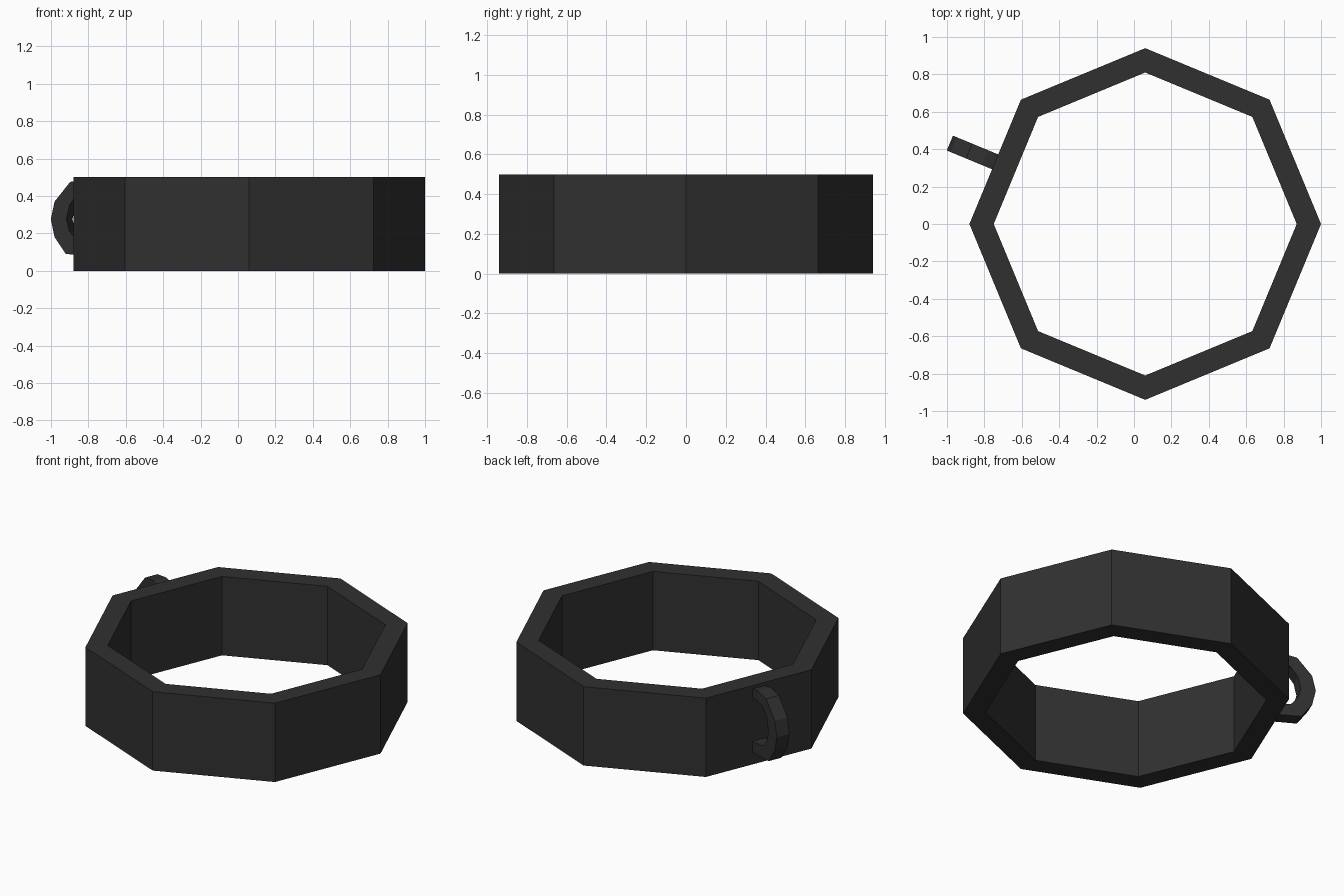
import bpy, bmesh, math
from mathutils import Vector

if "Cube" in bpy.data.objects:
    bpy.data.objects.remove(bpy.data.objects["Cube"])

SIDES, CX, R_OUT, R_IN, HEIGHT = 8, 0.06, 0.94, 0.81, 0.5

charcoal = bpy.data.materials.new("charcoal")
charcoal.diffuse_color = (0.03, 0.03, 0.03, 1)
charcoal.use_nodes = True
charcoal.node_tree.nodes["Principled BSDF"].inputs["Base Color"].default_value = charcoal.diffuse_color


def finish(bm, name):
    bmesh.ops.recalc_face_normals(bm, faces=bm.faces)
    mesh = bpy.data.meshes.new(name)
    bm.to_mesh(mesh)
    bm.free()
    mesh.materials.append(charcoal)
    obj = bpy.data.objects.new(name, mesh)
    bpy.context.collection.objects.link(obj)


# Open eight-sided wall: a rectangular section carried round the ring
bm = bmesh.new()
section = [(R_OUT, 0), (R_OUT, HEIGHT), (R_IN, HEIGHT), (R_IN, 0)]
rings = []
for i in range(SIDES):
    a = math.tau * i / SIDES
    rings.append([bm.verts.new((CX + r * math.cos(a), r * math.sin(a), z))
                  for r, z in section])
for i in range(SIDES):
    p, q = rings[i], rings[(i + 1) % SIDES]
    for j in range(4):
        k = (j + 1) % 4
        bm.faces.new((p[j], q[j], q[k], p[k]))
finish(bm, "ring_wall")

# Curved handle on the back-left wall: (distance from wall, height) outlines
outer = [(-0.02, 0.475), (0.06, 0.49), (0.15, 0.475), (0.24, 0.37),
         (0.262, 0.275), (0.24, 0.18), (0.175, 0.09), (-0.02, 0.075)]
inner = [(-0.02, 0.42), (0.05, 0.425), (0.11, 0.41), (0.155, 0.35),
         (0.172, 0.275), (0.155, 0.21), (0.11, 0.16), (-0.02, 0.145)]
angle = math.radians(157.5)
out = Vector((math.cos(angle), math.sin(angle), 0))
side = Vector((-out.y, out.x, 0))
base = Vector((CX, 0, 0)) + out * R_OUT * math.cos(math.pi / SIDES)

bm = bmesh.new()
loops = []
for (ro, zo), (ri, zi) in zip(outer, inner):
    loops.append([bm.verts.new(base + out * r + side * s * 0.043 + Vector((0, 0, z)))
                  for r, z, s in ((ro, zo, -1), (ro, zo, 1), (ri, zi, 1), (ri, zi, -1))])
for p, q in zip(loops, loops[1:]):
    for j in range(4):
        k = (j + 1) % 4
        bm.faces.new((p[j], q[j], q[k], p[k]))
bm.faces.new(loops[0])
bm.faces.new(loops[-1])
finish(bm, "handle")
